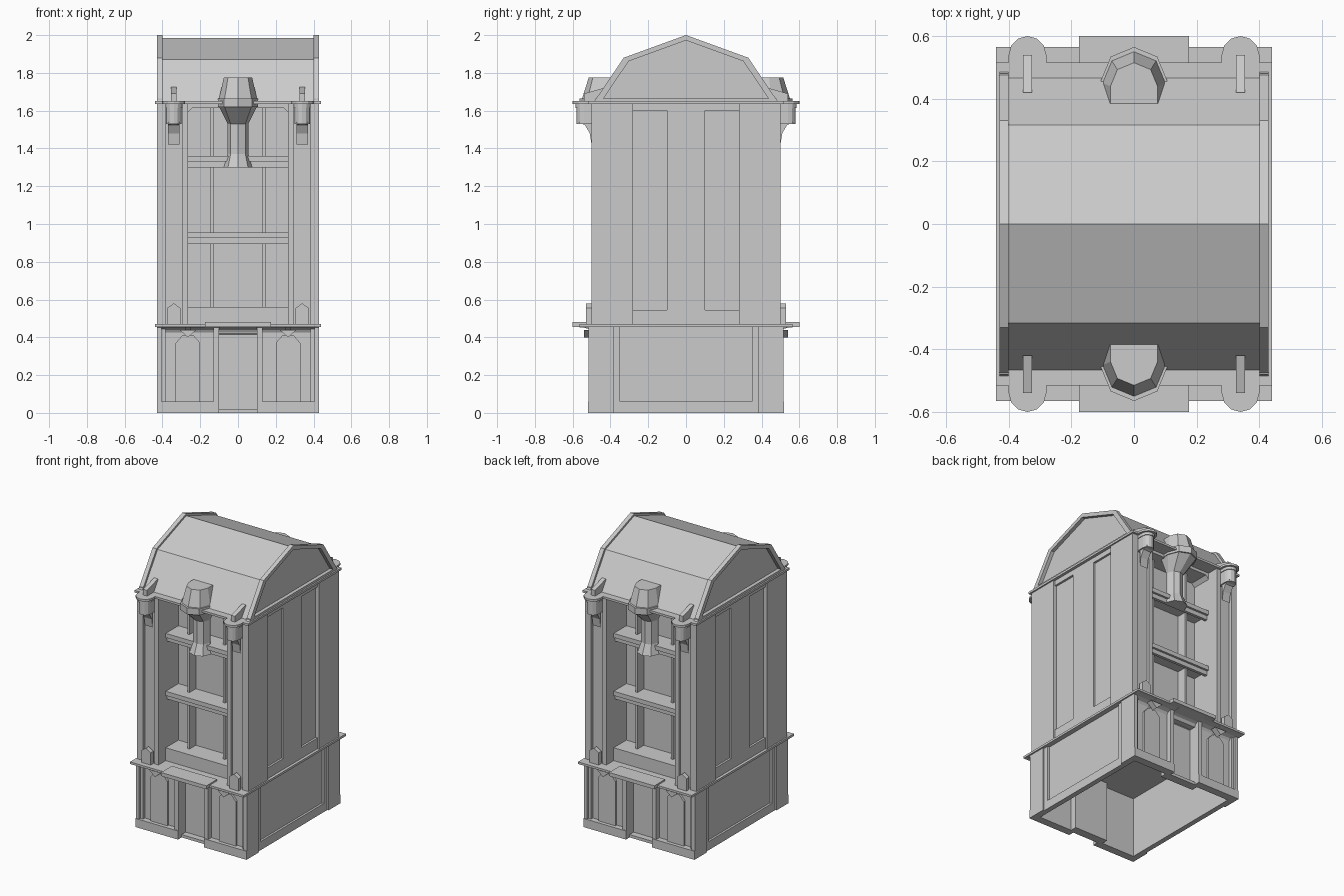
import bpy, bmesh, math
from mathutils import Matrix

if "Cube" in bpy.data.objects:
    bpy.data.objects.remove(bpy.data.objects["Cube"])

GREY = (0.6, 0.6, 0.6, 1)
mat = bpy.data.materials.new("plain grey")
mat.use_nodes = True
mat.diffuse_color = GREY
mat.node_tree.nodes["Principled BSDF"].inputs["Base Color"].default_value = GREY

# Main levels and planes; parts are drawn in one quadrant and mirrored
LIP = 0.015
COUNTER, CORNICE, RIDGE = 0.47, 1.65, 2
UNDER_COUNTER, UNDER_CORNICE = COUNTER - LIP, CORNICE - LIP
WIDE, FACE, LEDGE = 0.43, 0.5, 0.6
SHEET, RAIL = WIDE - 0.025, WIDE - 0.01
NICHE, BACK, SHELF = 0.265, 0.28, 0.42
POST, STILE, MIDDLE = 0.385, 0.35, 0.1
PLINTH, BASE = 0.06, 0.48
LAMP, PANEL, DOOR = 0.34, 0.265, 0.1


def finish(name, bm, mirror):
    """Make the part, mirrored across the planes named in mirror."""
    for sx in ((1, -1) if "x" in mirror else (1,)):
        for sy in ((1, -1) if "y" in mirror else (1,)):
            copy = bm.copy()
            copy.transform(Matrix.Diagonal((sx, sy, 1, 1)))
            bmesh.ops.recalc_face_normals(copy, faces=copy.faces)
            face = ("back_" if sy > 0 else "front_") if "y" in mirror else ""
            side = ("left_" if sx > 0 else "right_") if "x" in mirror else ""
            me = bpy.data.meshes.new(name)
            copy.to_mesh(me)
            copy.free()
            me.materials.append(mat)
            ob = bpy.data.objects.new(face + side + name, me)
            bpy.context.collection.objects.link(ob)
    bm.free()


def loft(name, rings, mirror):
    bm = bmesh.new()
    loops = [[bm.verts.new(p) for p in ring] for ring in rings]
    for low, high in zip(loops, loops[1:]):
        for i in range(len(low)):
            bm.faces.new((low[i - 1], low[i], high[i], high[i - 1]))
    bm.faces.new(loops[0])
    bm.faces.new(loops[-1])
    finish(name, bm, mirror)


def across(name, profile, start, end, mirror):
    """Sweep a (y, z) profile along x."""
    loft(name, [[(x, y, z) for y, z in profile] for x in (start, end)], mirror)


def forward(name, outline, start, end, mirror):
    """Sweep an (x, z) outline along y."""
    loft(name, [[(x, y, z) for x, z in outline] for y in (start, end)], mirror)


def box(name, x0, x1, y0, y1, z0, z1, mirror="xy"):
    across(name, [(y0, z0), (y1, z0), (y1, z1), (y0, z1)], x0, x1, mirror)


def slab(name, x, y, z0, z1):
    """Box centred on the vertical axis."""
    box(name, -x, x, -y, y, z0, z1, "")


def cove(y, z, reach, drop, steps=3):
    """Hollow quarter-curve bracket hanging from height z."""
    angles = [math.pi / 2 * i / steps for i in range(steps + 1)]
    return [(y, z)] + [(y + reach * (1 - math.sin(a)), z - drop * (1 - math.cos(a)))
                       for a in angles]


def round_front(x, y, radius, back, z, sides):
    """Half polygon bulging outward with a straight back."""
    angles = [math.pi * i / sides for i in range(sides + 1)]
    arc = [(x + radius * math.cos(a), y + radius * math.sin(a), z) for a in angles]
    return arc + [(x - radius, back, z), (x + radius, back, z)]


def roof_line(scale):
    """Half of the kinked gable, shrunk towards its base."""
    points = ((0.485, 0), (0.33, 0.23), (0, RIDGE - CORNICE))
    return [(y * scale, CORNICE + z * scale) for y, z in points]


# Solid core behind the niches, hollow base below it
slab("cabinet_core", SHEET, BACK, COUNTER - LIP, UNDER_CORNICE)
slab("base_ceiling", SHEET, BASE, SHELF, UNDER_COUNTER)

# Side walls: sheet, corner posts and the rails around sunk panels
box("side_sheet", POST, SHEET, -BASE, BASE, 0, UNDER_CORNICE, "x")
box("side_corner_post", POST, WIDE, POST, FACE, 0, UNDER_CORNICE)
box("side_stile", POST, RAIL, STILE, POST, 0, UNDER_CORNICE)
box("side_foot_rail", POST, RAIL, MIDDLE, STILE, UNDER_COUNTER, 0.545)
box("side_head_rail", POST, RAIL, -POST, POST, 1.6, UNDER_CORNICE, "x")
box("side_middle_rail", POST, RAIL, -MIDDLE, MIDDLE, UNDER_COUNTER, UNDER_CORNICE, "x")
box("side_plinth_rail", POST, RAIL, -STILE, STILE, 0, PLINTH, "x")

# Counter with its tongue and moulding, and the cornice
slab("counter", WIDE + 0.01, 0.565, UNDER_COUNTER, COUNTER)
box("counter_tongue", -0.175, 0.175, BASE, LEDGE, UNDER_COUNTER, COUNTER + 0.01, "y")
across("counter_moulding", cove(BASE, UNDER_COUNTER, 0.07, 0.03), -WIDE, WIDE, "y")
slab("cornice", WIDE + 0.01, FACE + LIP, UNDER_CORNICE, CORNICE)

# Kinked roof with raised gable rims
half = roof_line(0.96)
across("roof", half + [(-y, z) for y, z in half[-2::-1]], -SHEET, SHEET, "")
across("gable_rim", roof_line(1) + roof_line(0.92)[::-1], 0.4, WIDE, "xy")
box("gable_sill", 0.4, WIDE, -BASE, BASE, CORNICE, CORNICE + LIP, "x")

# Columns beside the open niche
box("column_outer_edge", POST, WIDE, BACK, FACE, COUNTER, UNDER_CORNICE)
box("column_field", NICHE, POST, BACK, BASE, COUNTER, UNDER_CORNICE)
box("column_inner_edge", NICHE, NICHE + 0.03, BACK, FACE, COUNTER, UNDER_CORNICE)
box("back_batten", 0.13, 0.145, BACK, STILE, COUNTER, UNDER_CORNICE)
forward("corner_brace", [(NICHE, UNDER_CORNICE), (NICHE, 1.59),
                         (NICHE - 0.04, UNDER_CORNICE)], BACK, SHELF, "xy")

# Lintel, sill and two shelves with set-back aprons
box("lintel", -NICHE, NICHE, BACK, SHELF, 1.615, UNDER_CORNICE, "y")
box("sill", -NICHE, NICHE, BACK, SHELF, COUNTER, 0.56, "y")
for top in (0.955, 1.36):
    box("shelf_board", -NICHE, NICHE, BACK, SHELF, top - 0.03, top, "y")
    box("shelf_apron", -NICHE, NICHE, POST, SHELF - LIP, top - PLINTH, top - 0.03, "y")

# Base front: door between posts, walls, plinths and centre bracket
box("door_panel", -DOOR, DOOR, SHELF, SHELF + LIP, 0, UNDER_COUNTER, "y")
box("door_threshold", -DOOR, DOOR, SHELF, BASE, 0, 0.02, "y")
box("door_post", DOOR, DOOR + 0.03, SHELF, FACE + LIP, 0, UNDER_COUNTER)
box("base_wall", DOOR, SHEET, BASE - LIP, BASE, 0, UNDER_COUNTER)
box("plinth", DOOR, WIDE, BASE - LIP, FACE + 0.02, 0, PLINTH)
box("base_corner_post", SHEET, WIDE, BASE, FACE + LIP, 0, UNDER_COUNTER)
across("centre_bracket", cove(SHELF, UNDER_COUNTER, 0.16, PLINTH), -DOOR, DOOR, "y")

# Raised base panels with sloped shoulders, each with a small hook
outline = [(PANEL + s * w, z) for s, w, z in (
    (-1, 0.065, PLINTH), (1, 0.065, PLINTH), (1, 0.065, 0.37),
    (1, 0.03, 0.41), (-1, 0.03, 0.41), (-1, 0.065, 0.37))]
forward("base_panel", outline, BASE, FACE - 0.005, "xy")
across("panel_hook", cove(BASE, UNDER_COUNTER, 0.08, 0.07),
       PANEL - LIP, PANEL + LIP, "xy")
forward("hook_wings", [(PANEL - 0.045, 0.44), (PANEL, 0.4), (PANEL + 0.045, 0.44)],
        FACE, 0.54, "xy")

# Small gabled finials on the counter
forward("counter_finial", [(LAMP - 0.035, COUNTER), (LAMP + 0.035, COUNTER),
                           (LAMP + 0.035, 0.555), (LAMP, 0.58), (LAMP - 0.035, 0.555)],
        FACE, FACE + 0.03, "xy")

# Corner lamps: round tab, collar, drum, curled bracket and top fin
for part, radius, low, high in (("tab", 0.06, UNDER_CORNICE, CORNICE),
                                ("collar", 0.045, 1.615, UNDER_CORNICE),
                                ("drum", 0.04, 1.53, UNDER_CORNICE)):
    loft("lamp_" + part, [round_front(LAMP, 0.54, radius, BASE, z, 6)
                          for z in (low, high)], "xy")
across("lamp_bracket", cove(FACE, 1.54, 0.07, 0.12), LAMP - 0.03, LAMP + 0.03, "xy")
across("lamp_fin", [(SHELF, CORNICE), (0.54, CORNICE), (0.54, 1.69), (SHELF, 1.725)],
       LAMP - LIP, LAMP + LIP, "xy")

# Central torch: flared foot, shaft and bowl, then rim and tapered cap
stem = ((1.3, 0.075, 0.41), (1.37, 0.055, 0.4), (1.53, 0.055, 0.4), (1.62, 0.1, 0.455))
rim = ((1.62, 0.105, 0.46), (1.665, 0.105, 0.46))
cap = ((1.665, 0.1, 0.45), (1.775, 0.075, 0.44))
for part, steps in (("stem", stem), ("rim", rim), ("cap", cap)):
    loft("torch_" + part, [round_front(0, y, radius, POST, z, 4)
                           for z, radius, y in steps], "y")
